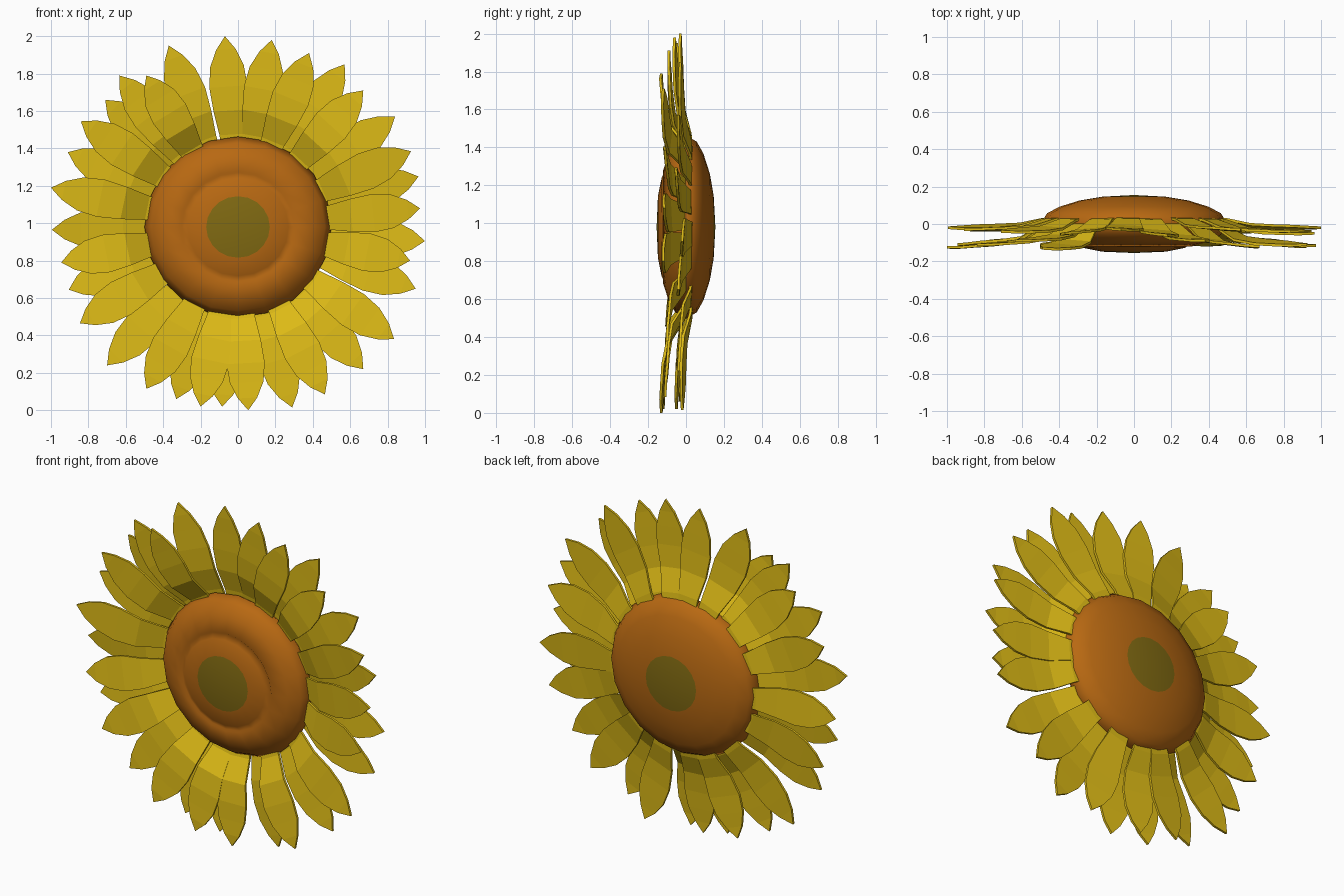
import bpy, bmesh, math, random
from mathutils import Vector

if "Cube" in bpy.data.objects:
    bpy.data.objects.remove(bpy.data.objects["Cube"])

random.seed(4)
CZ = 0.98


def mat(name, col):
    m = bpy.data.materials.new(name)
    m.diffuse_color = (*col, 1)
    m.use_nodes = True
    m.node_tree.nodes["Principled BSDF"].inputs["Base Color"].default_value = m.diffuse_color
    return m


yellow = mat("petal yellow", (0.72, 0.49, 0.008))
brown = mat("seed brown", (0.48, 0.14, 0.006))
olive = mat("centre olive", (0.22, 0.145, 0.006))


def finish(bm, name, mats, smooth=False):
    bmesh.ops.recalc_face_normals(bm, faces=bm.faces)
    me = bpy.data.meshes.new(name)
    bm.to_mesh(me)
    bm.free()
    for m in mats:
        me.materials.append(m)
    ob = bpy.data.objects.new(name, me)
    bpy.context.collection.objects.link(ob)
    for p in me.polygons:
        p.use_smooth = smooth
    return ob


# seed disc: squashed lathe, stepped on the front, olive patch at both poles
N = 20
profile = [(0.17, -0.148), (0.27, -0.128), (0.30, -0.112), (0.31, -0.12), (0.40, -0.092),
           (0.465, -0.057), (0.5, 0.0), (0.465, 0.057), (0.40, 0.092),
           (0.29, 0.126), (0.17, 0.146)]
bm = bmesh.new()
rings = []
for r, y in profile:
    rings.append([bm.verts.new((r * math.sin(2 * math.pi * i / N), y,
                                CZ + 0.967 * r * math.cos(2 * math.pi * i / N))) for i in range(N)])
for a, b in zip(rings, rings[1:]):
    for i in range(N):
        j = (i + 1) % N
        bm.faces.new((a[i], a[j], b[j], b[i]))
for ring, y in ((rings[0], -0.155), (rings[-1], 0.155)):
    pole = bm.verts.new((0, y, CZ))
    for i in range(N):
        bm.faces.new((ring[i], ring[(i + 1) % N], pole)).material_index = 1
disc = finish(bm, "seed_disc", [brown, olive], True)

# petals: tip position (x, z) and depth of the tip
tips = [(-.07, 2.0, -.03), (.18, 1.98, -.06), (.38, 1.91, -.09), (.57, 1.85, -.03),
        (.67, 1.71, -.12), (.84, 1.57, -.04), (.925, 1.385, -.11), (.965, 1.25, -.05),
        (.973, 1.08, -.115), (1.0, .905, -.02), (.92, .80, -.12), (.95, .65, -.04),
        (.835, .38, -.1), (.67, .22, -.04), (.465, .085, -.11), (.29, .015, -.02),
        (.055, .0, -.13), (-.085, .02, -.05), (-.2, .02, -.12), (-.33, .06, -.03),
        (-.49, .115, -.11), (-.70, .24, -.04), (-.845, .465, -.1), (-.905, .645, -.03),
        (-.945, .79, -.11), (-.995, .965, -.02), (-1.0, 1.19, -.125), (-.91, 1.38, -.03),
        (-.84, 1.545, -.11), (-.71, 1.66, -.04), (-.635, 1.79, -.09), (-.49, 1.79, -.13),
        (-.37, 1.95, -.05)]
# fraction along the petal, half width, blend of depth from root to tip
stations = [(0.0, .055, 0), (.18, .065, .2), (.38, .088, .75), (.58, .102, .9),
            (.75, .09, .95), (.89, .052, 1)]
T = 0.014


def petal(k, x, z, depth):
    tip = Vector((x, 0, z))
    centre = Vector((0, 0, CZ))
    d = (tip - centre).normalized()
    root = centre + d * 0.38
    side = Vector((d.z, 0, -d.x))
    root_y = 0.035 if depth > -0.08 else 0.015
    twist = random.uniform(-.12, .12)
    bm = bmesh.new()

    def pair(p):
        return bm.verts.new(p), bm.verts.new(p + Vector((0, T, 0)))
    left, right = [], []
    for f, w, b in stations:
        c = root.lerp(tip, f)
        c.y = root_y + (depth - root_y) * b - T / 2
        for lst, s in ((left, -1), (right, 1)):
            lst.append(pair(c + side * s * w + Vector((0, s * w * twist * b, 0))))
    end = pair(tip + Vector((0, depth - T / 2, 0)))
    for h in (0, 1):
        for i in range(len(left) - 1):
            bm.faces.new((left[i][h], right[i][h], right[i + 1][h], left[i + 1][h]))
        bm.faces.new((left[-1][h], right[-1][h], end[h]))
    outline = left + [end] + right[::-1]
    for a, b in zip(outline, outline[1:] + outline[:1]):
        bm.faces.new((a[0], b[0], b[1], a[1]))
    finish(bm, "petal_%02d" % k, [yellow])


for k, t in enumerate(tips):
    petal(k, *t)
